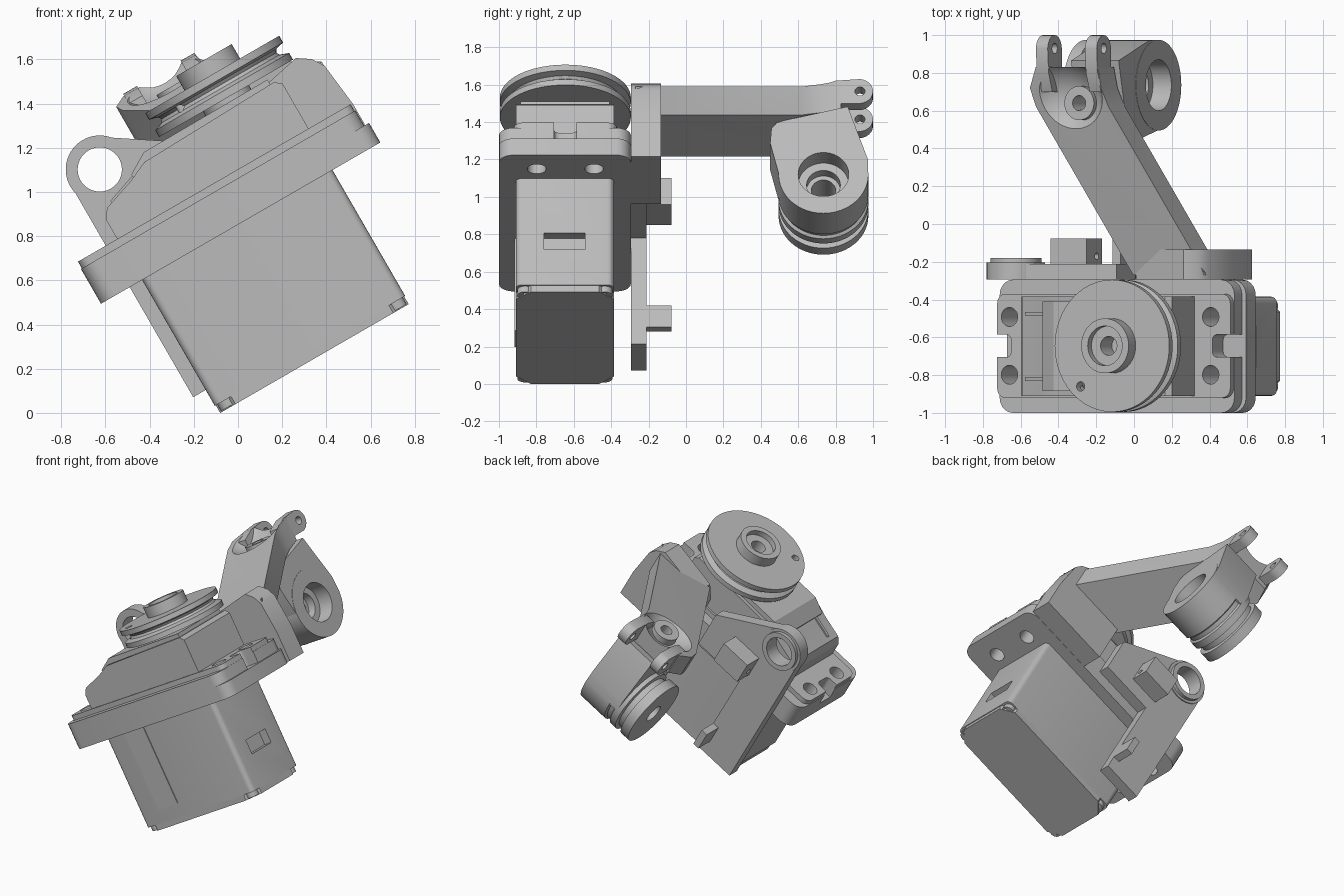
import bpy, bmesh
from math import cos, sin, pi, radians
from mathutils import Matrix, Vector

if "Cube" in bpy.data.objects:
    bpy.data.objects.remove(bpy.data.objects["Cube"])

# The whole assembly leans 30 degrees: parts use (u along servo, y, w up the servo)
TILT = Matrix.Rotation(radians(-30), 4, 'Y')
grey = bpy.data.materials.new("plain grey")
grey.use_nodes = True
grey.diffuse_color = (0.5, 0.5, 0.5, 1)
grey.node_tree.nodes["Principled BSDF"].inputs["Base Color"].default_value = (0.5, 0.5, 0.5, 1)


def place(axis, a, b, h):
    return Vector({'u': (h, a, b), 'y': (a, h, b), 'w': (a, b, h)}[axis])


def finish(name, bm):
    bmesh.ops.recalc_face_normals(bm, faces=bm.faces)
    bm.transform(TILT)
    mesh = bpy.data.meshes.new(name)
    bm.to_mesh(mesh)
    bm.free()
    mesh.materials.append(grey)
    ob = bpy.data.objects.new(name, mesh)
    bpy.context.collection.objects.link(ob)
    return ob


def loft(name, rings, round_=0, closed=False):
    """Skin a list of point rings; optionally round the lengthwise edges."""
    bm = bmesh.new()
    vs = [[bm.verts.new(p) for p in r] for r in rings]
    n = len(vs[0])
    pairs = list(zip(vs, vs[1:])) + ([(vs[-1], vs[0])] if closed else [])
    for a, b in pairs:
        for i in range(n):
            j = (i + 1) % n
            bm.faces.new((a[i], a[j], b[j], b[i]))
    if not closed:
        bm.faces.new(vs[0])
        bm.faces.new(vs[-1])
    if round_:
        edges = [bm.edges.get((a[i], b[i])) for a, b in pairs for i in range(n)]
        bmesh.ops.bevel(bm, geom=edges, offset=round_, segments=5, profile=0.5, affect='EDGES')
    return finish(name, bm)


def prism(name, pts, axis, lo, hi, round_=0):
    return loft(name, [[place(axis, a, b, h) for a, b in pts] for h in (lo, hi)], round_)


def rect(a0, a1, b0, b1):
    return [(a0, b0), (a1, b0), (a1, b1), (a0, b1)]


def circle(a, b, r, n=48):
    return [(a + r * cos(2 * pi * i / n), b + r * sin(2 * pi * i / n)) for i in range(n)]


def rod(name, axis, a, b, r, lo, hi):
    return prism(name, circle(a, b, r), axis, lo, hi)


def lathe(name, axis, a, b, profile):
    return loft(name, [[place(axis, x, y, h) for x, y in circle(a, b, r, 64)]
                       for r, h in profile], closed=True)


def cut(target, *cutters):
    for c in cutters:
        m = target.modifiers.new("cut", 'BOOLEAN')
        m.operation, m.solver, m.object = 'DIFFERENCE', 'EXACT', c
        bpy.context.view_layer.objects.active = target
        bpy.ops.object.modifier_apply(modifier=m.name)
        bpy.data.objects.remove(c)


MID = -0.645          # servo centre line in y
FRONT, BACK = -0.91, -0.385

# Servo body, bottom cover, screws and label
body = prism("servo_body", rect(-0.075, 0.92, FRONT, BACK), 'w', 0.08, 0.76, 0.035)
cut(body, prism("socket", rect(-0.76, -0.54, 0.30, 0.40), 'u', 0.86, 1.0))
c = 0.08
cover = [(-0.07 + c, FRONT), (0.915 - c, FRONT), (0.915, FRONT + c), (0.915, BACK - c),
         (0.915 - c, BACK), (-0.07 + c, BACK), (-0.07, BACK - c), (-0.07, FRONT + c)]
prism("bottom_cover", cover, 'w', 0.04, 0.08)
for u in (-0.02, 0.865):
    for y in (FRONT + 0.05, BACK - 0.05):
        s = rod("cover_screw", 'w', u, y, 0.042, 0.045, 0.1)
        cut(s, prism("slot", rect(u - 0.03, u + 0.03, y - 0.008, y + 0.008), 'w', 0.0, 0.06))
prism("servo_label", rect(0.097, 0.275, 0.172, 0.738), 'y', FRONT - 0.006, FRONT + 0.01)

# Servo upper case with a raised lid
case = [(-0.08, 0.9), (0.92, 0.9), (0.92, 1.19), (0.89, 1.215), (0.2, 1.195),
        (0.1, 1.15), (-0.05, 1.1), (-0.08, 1.055)]
prism("servo_upper_case", case, 'y', FRONT, BACK)
lid = [(0.13, 1.12), (0.87, 1.12), (0.87, 1.24), (0.22, 1.235), (0.12, 1.175)]
prism("servo_lid", lid, 'y', FRONT + 0.025, BACK - 0.025)
for y in (FRONT + 0.09, BACK - 0.09):
    prism("case_rib", [(-0.02, 1.08), (0.3, 1.2), (0.3, 1.23), (-0.02, 1.12)], 'y', y - 0.01, y + 0.01)
rod("output_shaft", 'w', 0.665, MID, 0.12, 1.2, 1.3)

# Mounting bracket: lower frame, upper frame with holes and end notches
lower = prism("bracket_frame", rect(-0.29, 1.17, -1.0, -0.295), 'w', 0.738, 0.84, 0.08)
upper = prism("mounting_flange", rect(-0.29, 1.145, -1.0, -0.295), 'w', 0.84, 0.92, 0.08)
ears = prism("servo_ears", rect(-0.285, 1.14, -0.92, -0.37), 'w', 0.9, 0.955, 0.05)
for part, lo in ((lower, 0.7), (upper, 0.8), (ears, 0.85)):
    for u in (-0.21, 1.02):
        for y in (MID - 0.153, MID + 0.153):
            cut(part, rod("hole", 'w', u, y, 0.05, lo, 1.0))
for part in (upper, ears):
    for u0, u1 in ((-0.4, -0.2), (1.03, 1.3)):
        cut(part, prism("notch", rect(u0, u1, MID - 0.06, MID + 0.06), 'w', 0.8, 1.0, 0.03))

# Grooved pulley on the servo shaft
pulley = lathe("pulley", 'w', 0.665, MID, [
    (0.05, 1.26), (0.35, 1.26), (0.35, 1.295), (0.31, 1.31), (0.30, 1.325), (0.31, 1.34),
    (0.35, 1.35), (0.35, 1.385), (0.145, 1.385), (0.145, 1.46), (0.105, 1.46),
    (0.105, 1.42), (0.05, 1.42)])
cut(pulley, rod("pin_hole", 'w', 0.473, -0.86, 0.025, 1.2, 1.5))

# Arm root beside the servo
root = [(0.64, 0.74), (1.15, 0.74), (1.15, 0.95), (1.125, 1.165), (1.09, 1.22),
        (1.03, 1.26), (0.7, 1.19), (0.64, 1.1)]
prism("arm_root", root, 'y', -0.295, -0.135)


# Yawed arm, straightening out at the far end
def section(y, u0, u1, w0, w1):
    return [place('y', u, w, y) for u, w in rect(u0, u1, w0, w1)]


arm = loft("arm", [section(-0.27, 0.68, 1.123, 1.012, 1.187),
                   section(0.62, 0.235, 0.678, 1.269, 1.444),
                   section(0.72, 0.215, 0.65, 1.30, 1.475),
                   section(0.83, 0.265, 0.645, 1.33, 1.50)])
# Scooped dish with a drilled boss
bm = bmesh.new()
bmesh.ops.create_uvsphere(bm, u_segments=40, v_segments=24, radius=0.25)
bm.transform(Matrix.Translation((0.46, 0.64, 1.62)))
cut(arm, finish("dish", bm), rod("pin", 'w', 0.49, 0.64, 0.04, 1.1, 1.6))
lathe("arm_boss", 'w', 0.49, 0.64, [(0.04, 1.31), (0.09, 1.31), (0.09, 1.43), (0.04, 1.43)])

# Pair of round eyelets on the arm tip
for u in (0.308, 0.608):
    tab = [(0.7, 1.36), (0.93, 1.36)]
    tab += [(0.925 + 0.075 * sin(a * pi / 12), 1.435 - 0.075 * cos(a * pi / 12)) for a in range(1, 12)]
    tab += [(0.93, 1.51), (0.8, 1.5), (0.7, 1.46)]
    eye = prism("tip_eyelet", tab, 'u', u - 0.036, u + 0.036)
    cut(eye, rod("eye_hole", 'u', 0.93, 1.435, 0.027, u - 0.1, u + 0.1))

# Hanging link: block and grooved barrel with a stepped bore
block = prism("link_block", [(0.497, 0.905), (0.45, 1.1), (0.457, 1.19), (0.485, 1.225), (0.53, 1.24),
                             (0.865, 1.325), (0.972, 1.0), (0.974, 0.905)], 'u', 0.38, 0.671)
cut(block, rod("bore", 'u', 0.735, 0.905, 0.15, 0.2, 0.9))
lathe("link_barrel", 'u', 0.735, 0.905, [
    (0.065, 0.23), (0.24, 0.23), (0.24, 0.30), (0.21, 0.305), (0.21, 0.345), (0.24, 0.35),
    (0.24, 0.40), (0.225, 0.41), (0.225, 0.44), (0.24, 0.45), (0.24, 0.673), (0.135, 0.673),
    (0.135, 0.56), (0.09, 0.56), (0.09, 0.50), (0.065, 0.50)])

# Rear plate with ring and tabs
plate = prism("rear_plate", [(-0.14, 0.163), (0.147, 0.163), (0.147, 0.816), (0.527, 0.816),
                             (0.527, 1.1), (0.09, 1.39), (-0.14, 1.267)], 'y', -0.295, -0.212)
cut(plate, rod("ring_hole", 'y', 0.009, 1.267, 0.125, -0.4, 0.0))
lathe("plate_ring", 'y', 0.009, 1.267, [
    (0.1, -0.295), (0.154, -0.295), (0.154, -0.205), (0.135, -0.205), (0.135, -0.18), (0.1, -0.18)])
tab = prism("upper_plate_tab", rect(0.114, 0.332, 0.915, 1.08), 'y', -0.23, -0.077)
cut(tab, rod("tab_hole", 'u', -0.17, 0.97, 0.018, 0.0, 0.5))
prism("lower_plate_tab", rect(0.1, 0.147, 0.265, 0.4), 'y', -0.23, -0.077)

# Smooth the round surfaces, keep edges crisp
for ob in bpy.context.scene.objects:
    ob.select_set(ob.type == 'MESH')
bpy.context.view_layer.objects.active = body
bpy.ops.object.shade_smooth_by_angle(angle=radians(30))
